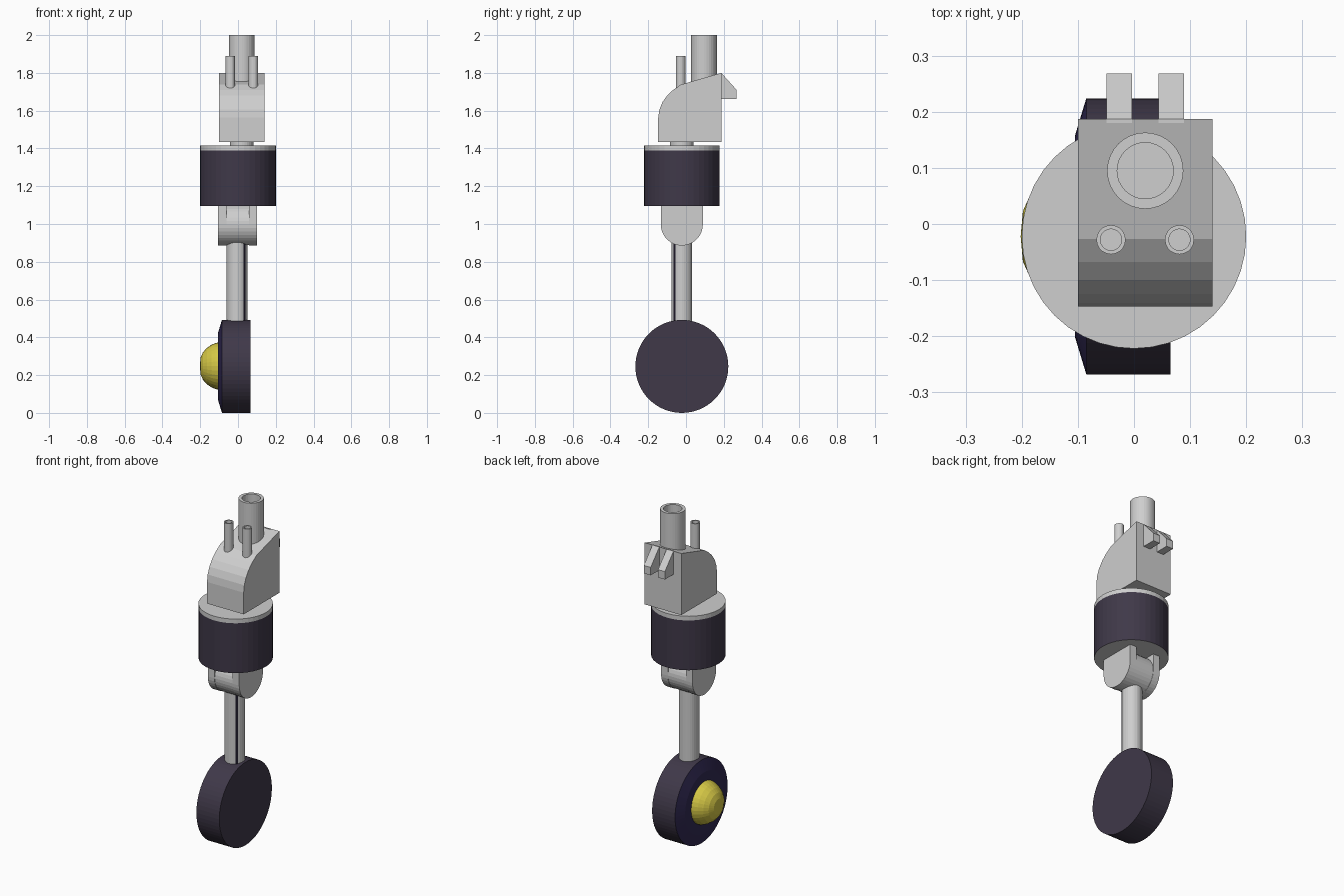
import bpy, bmesh, math
from mathutils import Matrix

if "Cube" in bpy.data.objects:
    bpy.data.objects.remove(bpy.data.objects["Cube"])


def mat(name, rgb):
    m = bpy.data.materials.new(name)
    m.diffuse_color = (*rgb, 1)
    m.use_nodes = True
    m.node_tree.nodes["Principled BSDF"].inputs["Base Color"].default_value = m.diffuse_color
    return m


GREY = mat("light_grey", (0.62, 0.62, 0.62))
DARK = mat("dark_purple", (0.05, 0.04, 0.066))
BLUE = mat("dark_blue", (0.03, 0.022, 0.085))
YELLOW = mat("yellow", (0.66, 0.57, 0.06))
BLACK = mat("near_black", (0.014, 0.011, 0.025))

CY = -0.022  # y of the main axis


def finish(name, bm, mats):
    bmesh.ops.recalc_face_normals(bm, faces=bm.faces[:])
    me = bpy.data.meshes.new(name)
    bm.to_mesh(me)
    bm.free()
    for m in mats:
        me.materials.append(m)
    ob = bpy.data.objects.new(name, me)
    bpy.context.collection.objects.link(ob)
    return ob


def lathe(name, prof, centre, mats, axis="Z", n=40, slots=None):
    """Revolve (radius, height) points about an axis; slots = material per band."""
    bm = bmesh.new()
    rings = []
    for r, h in prof:
        if r == 0:
            rings.append([bm.verts.new((0, 0, h))] * n)
        else:
            rings.append([bm.verts.new((r * math.cos(2 * math.pi * i / n),
                                        r * math.sin(2 * math.pi * i / n), h)) for i in range(n)])
    for k in range(len(prof) - 1):
        a, b = rings[k], rings[k + 1]
        for i in range(n):
            j = (i + 1) % n
            vs = list(dict.fromkeys((a[i], a[j], b[j], b[i])))
            f = bm.faces.new(vs)
            f.material_index = slots[k] if slots else 0
    rot = Matrix.Rotation(math.pi / 2, 4, "Y") if axis == "X" else Matrix()
    bm.transform(Matrix.Translation(centre) @ rot)
    return finish(name, bm, mats)


def extrude_x(name, prof, x0, x1, m):
    """Extrude a (y, z) outline along x."""
    bm = bmesh.new()
    a = [bm.verts.new((x0, y, z)) for y, z in prof]
    b = [bm.verts.new((x1, y, z)) for y, z in prof]
    bm.faces.new(a)
    bm.faces.new(b)
    for i in range(len(prof)):
        j = (i + 1) % len(prof)
        bm.faces.new((a[i], a[j], b[j], b[i]))
    return finish(name, bm, [m])


def tube(name, x, y, r, ri, z0, z1, depth, n):
    lathe(name, [(0, z0), (r, z0), (r, z1), (ri, z1), (ri, z1 - depth), (0, z1 - depth)],
          (x, y, 0), [GREY], n=n)


# wheel with blue bevelled face on the left side
lathe("wheel", [(0, 0.065), (0.246, 0.065), (0.246, -0.085), (0.18, -0.105), (0, -0.105)],
      (0, CY, 0.246), [DARK, BLUE], "X", 64, [0, 0, 1, 1])

# yellow hub dome
lathe("hub_dome", [(0.125, -0.10), (0.122, -0.118), (0.113, -0.14), (0.096, -0.165),
                   (0.074, -0.185), (0.045, -0.198), (0, -0.202)],
      (0, CY, 0.248), [YELLOW], "X", 32)

# shaft and its dark seam
lathe("shaft", [(0, 0.45), (0.055, 0.45), (0.055, 0.95), (0, 0.95)],
      (-0.005, CY, 0), [GREY], n=28)
bm = bmesh.new()
bmesh.ops.create_cube(bm, size=1)
bm.transform(Matrix.Translation((-0.005, CY, 0.695)) @ Matrix.Rotation(-math.pi / 4, 4, "Z")
             @ Matrix.Translation((0.053, 0, 0)) @ Matrix.Diagonal((0.006, 0.015, 0.43, 1)))
finish("shaft_seam", bm, [BLACK])

# knuckle barrel between two fork plates
lathe("knuckle_barrel", [(0, -0.07), (0.109, -0.07), (0.109, 0.06), (0, 0.06)],
      (0, CY, 0.997), [GREY], "X", 36)
plate = [(CY + 0.111 * math.cos(math.pi + math.pi * i / 18),
          0.997 + 0.111 * math.sin(math.pi + math.pi * i / 18)) for i in range(19)]
plate += [(CY + 0.111, 1.10), (CY - 0.111, 1.10)]
extrude_x("fork_plate_left", plate, -0.105, -0.061, GREY)
extrude_x("fork_plate_right", plate, 0.057, 0.101, GREY)

# motor drum: dark wall, grey base and cap
lathe("motor_drum", [(0, 1.095), (0.2, 1.095), (0.2, 1.39), (0.2, 1.415), (0, 1.415)],
      (0, CY, 0), [GREY, DARK], n=40, slots=[0, 1, 0, 0])

# neck
lathe("neck", [(0, 1.40), (0.063, 1.40), (0.063, 1.45), (0, 1.45)],
      (0.02, CY, 0), [GREY], n=28)

# head block with rounded front
extrude_x("head_block", [(-0.147, 1.435), (-0.147, 1.563), (-0.141, 1.605), (-0.125, 1.645),
                         (-0.10, 1.68), (-0.068, 1.71), (-0.027, 1.738),
                         (0.187, 1.80), (0.187, 1.435)], -0.10, 0.14, GREY)

# main pipe and two small pipes on top
tube("main_pipe", 0.02, 0.095, 0.068, 0.05, 1.70, 2.0, 0.20, 32)
for side, x in (("left", -0.041), ("right", 0.081)):
    tube("small_pipe_" + side, x, -0.028, 0.026, 0.019, 1.68, 1.89, 0.12, 20)

# rear hooks
hook = [(0.18, 1.80), (0.187, 1.80), (0.268, 1.71), (0.268, 1.663), (0.18, 1.663)]
for side, x in (("left", -0.049), ("right", 0.044)):
    extrude_x("rear_hook_" + side, hook, x, x + 0.045, GREY)
